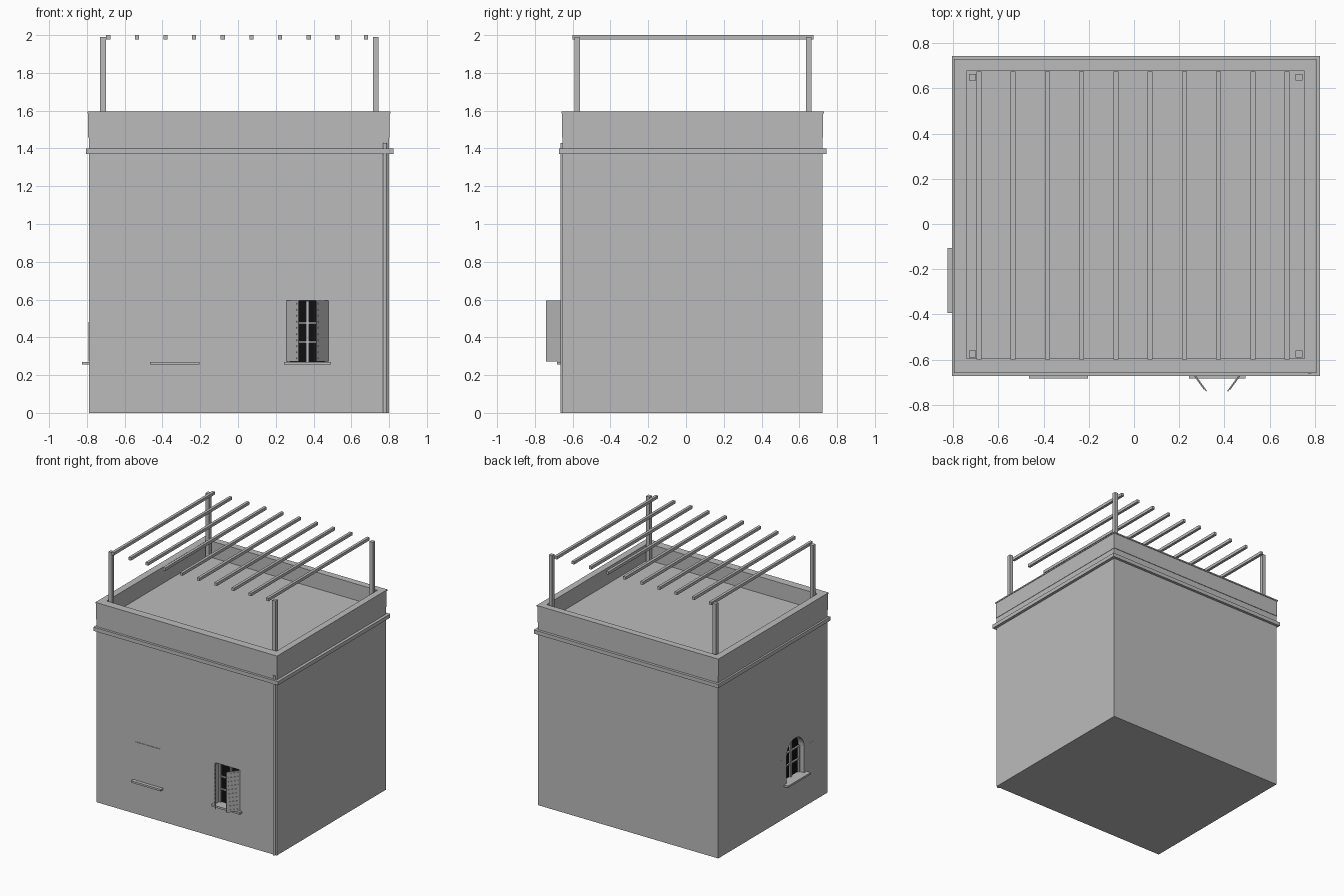
import bpy, bmesh, math
from mathutils import Matrix, Vector

if "Cube" in bpy.data.objects:
    bpy.data.objects.remove(bpy.data.objects["Cube"])


def material(name, c):
    m = bpy.data.materials.new(name)
    m.diffuse_color = (c, c, c, 1)
    m.use_nodes = True
    m.node_tree.nodes["Principled BSDF"].inputs["Base Color"].default_value = m.diffuse_color
    return m


GREY = material("plain grey", 0.5)
BLACK = material("dark glass", 0.005)
ID = Matrix.Identity(4)


def finish(name, bm, mat, mtx=ID):
    bmesh.ops.transform(bm, matrix=mtx, verts=bm.verts)
    bmesh.ops.recalc_face_normals(bm, faces=bm.faces)
    me = bpy.data.meshes.new(name)
    bm.to_mesh(me)
    bm.free()
    me.materials.append(mat)
    ob = bpy.data.objects.new(name, me)
    bpy.context.collection.objects.link(ob)
    return ob


def box(name, x0, x1, y0, y1, z0, z1, mat=GREY, mtx=ID):
    bm = bmesh.new()
    bmesh.ops.create_cube(bm, size=1)
    for v in bm.verts:
        v.co = Vector(((x0 + x1) / 2 + v.co.x * (x1 - x0),
                       (y0 + y1) / 2 + v.co.y * (y1 - y0),
                       (z0 + z1) / 2 + v.co.z * (z1 - z0)))
    return finish(name, bm, mat, mtx)


def prism(name, pts, y0, y1, mat, mtx=ID):
    """Extrude an x-z outline along y."""
    bm = bmesh.new()
    f = bm.faces.new([bm.verts.new((x, y0, z)) for x, z in pts])
    r = bmesh.ops.extrude_face_region(bm, geom=[f])
    for v in r["geom"]:
        if isinstance(v, bmesh.types.BMVert):
            v.co.y = y1
    return finish(name, bm, mat, mtx)


def frame(name, outer, inner, z0, z1):
    """Rectangular ring: outer and inner are (x0, x1, y0, y1)."""
    bm = bmesh.new()
    rings = []
    for (x0, x1, y0, y1), z in ((outer, z0), (outer, z1), (inner, z1), (inner, z0)):
        rings.append([bm.verts.new((x, y, z)) for x, y in
                      ((x0, y0), (x1, y0), (x1, y1), (x0, y1))])
    for k in range(4):
        a, b = rings[k], rings[(k + 1) % 4]
        for i in range(4):
            j = (i + 1) % 4
            bm.faces.new((a[i], a[j], b[j], b[i]))
    return finish(name, bm, GREY)


def outline(w, z0, spring, arched):
    if not arched:
        return [(-w, z0), (w, z0), (w, spring), (-w, spring)]
    arc = [(w * math.cos(a), spring + w * math.sin(a))
           for a in (math.pi * i / 14 for i in range(15))]
    return [(-w, z0), (w, z0)] + arc


# main body, roof deck included
walls = box("walls", -0.79, 0.80, -0.653, 0.722, 0, 1.465)

# local frames: x along the wall, y into the wall
front = Matrix.Translation((0.368, -0.653, 0))
left = Matrix.Translation((-0.79, -0.25, 0)) @ Matrix.Rotation(-math.pi / 2, 4, 'Z')


def shutter(name, mtx, hinge, side, angle, z0, z1, width):
    """Louvred leaf; it closes toward the middle and swings out by angle."""
    m = (mtx @ Matrix.Translation((hinge, 0, 0))
         @ Matrix.Rotation(side * angle, 4, 'Z'))
    s = -side
    xs = lambda a, b: sorted((s * a, s * b))
    box(name + "_panel", *xs(0, width), -0.006, -0.001, z0, z1, GREY, m)
    n = 10
    for i in range(n):
        z = z0 + (i + 0.5) * (z1 - z0) / n
        box(f"{name}_slat_{i}", *xs(0.012, width - 0.012), -0.009, -0.005,
            z - 0.004, z + 0.004, GREY, m)


def window(name, mtx, w, spring, arched, angle):
    z0, top = 0.27, spring + (w if arched else 0)
    cut = prism(name + "_cutter", outline(w, z0, spring, arched), -0.05, 0.06, GREY, mtx)
    cut.hide_render = True
    cut.hide_viewport = True
    mod = walls.modifiers.new(name, 'BOOLEAN')
    mod.object = cut
    mod.operation = 'DIFFERENCE'
    mod.solver = 'EXACT'
    # glass and glazing bars
    prism(name + "_glass", outline(w - 0.001, z0, spring, arched), 0.05, 0.058, BLACK, mtx)
    box(name + "_mullion", -0.007, 0.007, 0.036, 0.052, z0, top - 0.002, GREY, mtx)
    for i, z in enumerate((0.375, 0.475)):
        box(f"{name}_bar_{i}", -w, w, 0.038, 0.052, z - 0.005, z + 0.005, GREY, mtx)
    for s in (-1, 1):
        box(f"{name}_jamb_{s}", *sorted((s * w, s * (w - 0.013))), 0.036, 0.055,
            z0, spring, GREY, mtx)
        shutter(f"{name}_shutter_{s}", mtx, s * w, s, angle, z0 + 0.002, spring, w)


window("front_window", front, 0.106, 0.595, False, math.radians(54))
window("side_window", left, 0.11, 0.48, True, math.radians(179))

# closed front window and the sills
box("closed_shutter", -0.445, -0.225, -0.657, -0.64, 0.27, 0.575)
box("closed_window_sill", -0.465, -0.203, -0.684, -0.64, 0.255, 0.27)
box("front_window_sill", -0.125, 0.125, -0.031, 0.055, 0.255, 0.27, GREY, front)
box("side_window_sill", -0.143, 0.143, -0.036, 0.055, 0.255, 0.27, GREY, left)

# cornice band, parapet and coping
inner = (-0.742, 0.755, -0.595, 0.678)
frame("cornice", (-0.805, 0.823, -0.672, 0.743), (-0.77, 0.78, -0.63, 0.70), 1.37, 1.40)
frame("parapet", (-0.793, 0.803, -0.656, 0.726), inner, 1.458, 1.586)
frame("coping", (-0.797, 0.807, -0.66, 0.731), inner, 1.585, 1.595)

# drainpipe on the front right corner
bm = bmesh.new()
bmesh.ops.create_cone(bm, cap_ends=True, segments=12, radius1=0.011, radius2=0.011, depth=1.43)
pipe = finish("drainpipe", bm, GREY, Matrix.Translation((0.778, -0.654, 0.715)))
for p in pipe.data.polygons:
    p.use_smooth = len(p.vertices) == 4

# pergola posts and beams
for i, x in enumerate((-0.715, 0.73)):
    for j, y in enumerate((-0.575, 0.65)):
        box(f"pergola_post_{i}{j}", x - 0.015, x + 0.015, y - 0.015, y + 0.015, 1.46, 1.99)
for i in range(10):
    x = -0.687 + i * 0.1516
    box(f"pergola_beam_{i}", x - 0.011, x + 0.011, -0.60, 0.675, 1.977, 2.0)
